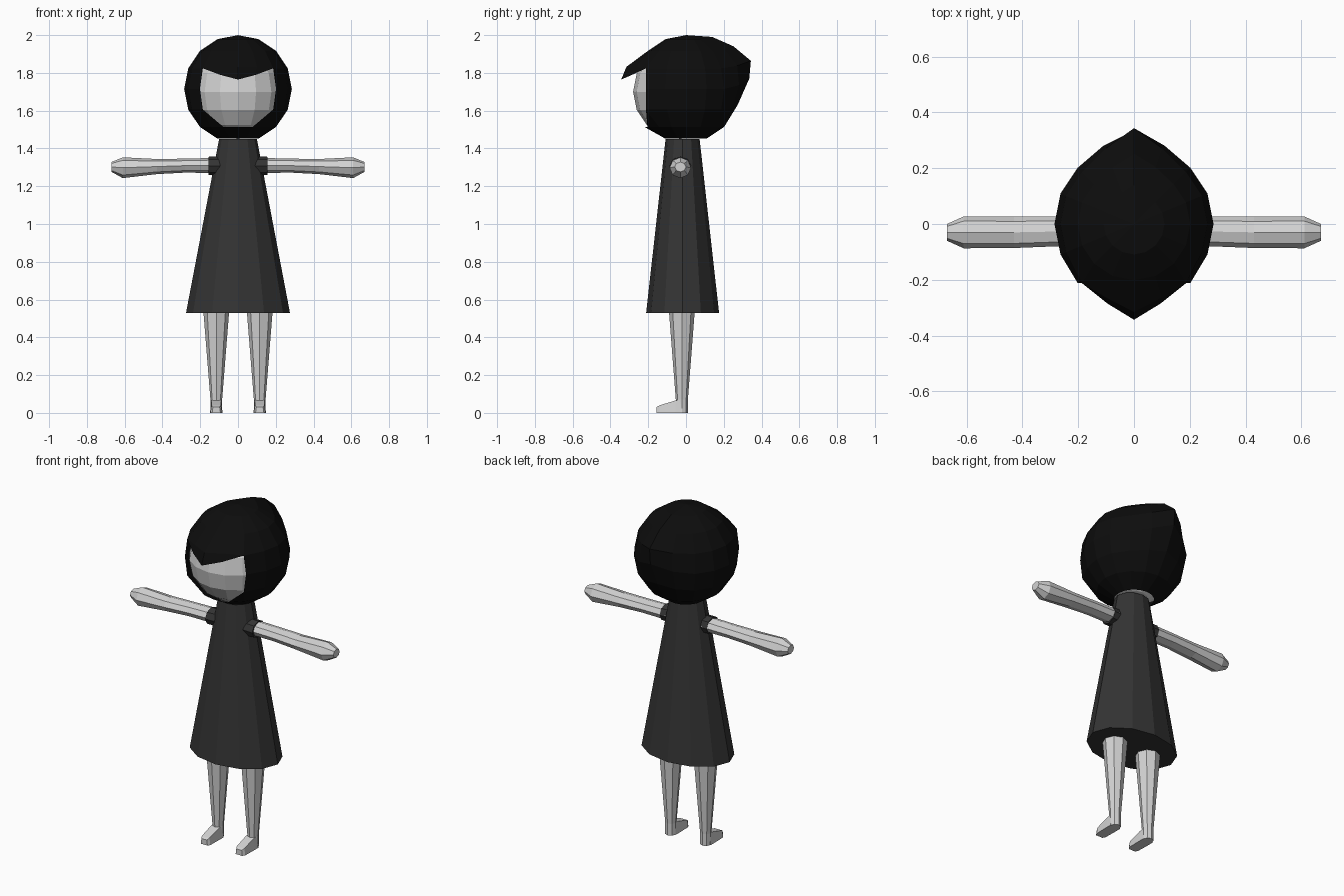
import bpy, bmesh, math

if "Cube" in bpy.data.objects:
    bpy.data.objects.remove(bpy.data.objects["Cube"])


def material(name, c):
    m = bpy.data.materials.new(name)
    m.diffuse_color = (c, c, c, 1)
    m.use_nodes = True
    m.node_tree.nodes["Principled BSDF"].inputs["Base Color"].default_value = m.diffuse_color
    return m


SKIN = material("pale skin", 0.65)
DRESS = material("charcoal cloth", 0.034)
HOOD = material("black cloth", 0.004)


def finish(name, bm, mat):
    bmesh.ops.recalc_face_normals(bm, faces=bm.faces)
    me = bpy.data.meshes.new(name)
    bm.to_mesh(me)
    bm.free()
    me.materials.append(mat)
    ob = bpy.data.objects.new(name, me)
    bpy.context.collection.objects.link(ob)
    return ob


def loft(name, rings, mat):
    """Skin a list of equal-length point rings and cap both ends."""
    bm = bmesh.new()
    vs = [[bm.verts.new(p) for p in r] for r in rings]
    n = len(rings[0])
    for a, b in zip(vs, vs[1:]):
        for i in range(n):
            bm.faces.new((a[i], a[(i + 1) % n], b[(i + 1) % n], b[i]))
    bm.faces.new(vs[0])
    bm.faces.new(vs[-1])
    return finish(name, bm, mat)


def ellipse(n, ru, rv):
    return [(ru * math.cos(math.tau * i / n), rv * math.sin(math.tau * i / n))
            for i in range(n)]


def ring_z(n, x, y, z, rx, ry):
    return [(x + u, y + v, z) for u, v in ellipse(n, rx, ry)]


def ring_x(n, x, y, z, ry, rz):
    return [(x, y + u, z + v) for u, v in ellipse(n, ry, rz)]


# Dress: wide twelve-sided cone
loft("dress", [ring_z(12, 0, -0.018, 0.53, 0.275, 0.193),
               ring_z(12, 0, -0.018, 1.45, 0.10, 0.09)], DRESS)

for side, s in (("left", 1), ("right", -1)):
    # Sleeve stub and arm with a thicker, tapered hand
    loft(side + "_sleeve", [ring_x(8, s * 0.07, -0.03, 1.308, 0.055, 0.05),
                            ring_x(8, s * 0.155, -0.03, 1.308, 0.058, 0.048)], DRESS)
    arm = [(0.12, -0.026, 1.31, 0.052, 0.040), (0.28, -0.027, 1.309, 0.053, 0.037),
           (0.43, -0.03, 1.304, 0.056, 0.040), (0.61, -0.03, 1.298, 0.057, 0.055),
           (0.67, -0.03, 1.302, 0.030, 0.026)]
    loft(side + "_arm", [ring_x(8, s * x, *r) for x, *r in arm], SKIN)

    # Tapered leg
    leg = [(0.0, 0.031, 0.032), (0.07, 0.031, 0.032), (0.56, 0.070, 0.070)]
    loft(side + "_leg", [ring_z(8, s * 0.115, -0.022, z, rx, ry) for z, rx, ry in leg], SKIN)

    # Wedge foot pointing forward
    foot = [(-0.02, 0.033, 0.07), (-0.055, 0.033, 0.066),
            (-0.14, 0.031, 0.04), (-0.155, 0.022, 0.032)]
    loft(side + "_foot", [[(s * 0.115 - w, y, 0), (s * 0.115 + w, y, 0),
                           (s * 0.115 + w * 0.8, y, h), (s * 0.115 - w * 0.8, y, h)]
                          for y, w, h in foot], SKIN)

# Head inside the hood
bm = bmesh.new()
bmesh.ops.create_uvsphere(bm, u_segments=16, v_segments=8, radius=0.25)
bmesh.ops.translate(bm, verts=bm.verts, vec=(0, -0.03, 1.70))
finish("head", bm, SKIN)

# Hood: sphere grid with a face opening, pulled to a point at the back
R, CZ, STEP = 0.285, 1.715, math.pi / 8
BACK = {3: (0.03, 0.012), 2: (0.05, 0.024), 1: (0.08, 0.04),
        0: (0.05, 0.055), -1: (0.01, 0.024)}


def hood_point(j, k):
    lat, lon = j * STEP, k * STEP
    x = R * math.cos(lat) * math.sin(lon)
    y = -R * math.cos(lat) * math.cos(lon)
    z = CZ + R * math.sin(lat)
    w = {8: 1, 7: 0.35, -7: 0.35}.get(k, 0)
    dy, dz = BACK.get(j, (0, 0))
    y, z = y + w * dy, z + w * dz
    if j == 1 and abs(k) < 2:                     # forehead of the brim
        y -= 0.052 if k == 0 else 0.02
        z += 0.008
    if abs(k) == 2 and -1 <= j <= 1:              # rim of the opening
        y = -0.212
    if j == -2 and abs(k) < 2:                    # chin rim
        y -= 0.018
    return x, y, z


bm = bmesh.new()
cols = range(-7, 9)
grid = {(j, k): bm.verts.new(hood_point(j, k)) for j in range(-3, 4) for k in cols}
top = bm.verts.new((0, 0, CZ + R))
for k in cols:
    n = k + 1 if k < 8 else -7
    bm.faces.new((grid[3, k], grid[3, n], top))
    for j in range(-3, 3):
        if -2 <= k < 2 and -2 <= j <= 0:
            if j == -2 and k in (-2, 1):          # cheek corners
                out, inn = (k, n) if k == -2 else (n, k)
                bm.faces.new((grid[-2, out], grid[-2, inn], grid[-1, out]))
            continue
        bm.faces.new((grid[j, k], grid[j, n], grid[j + 1, n], grid[j + 1, k]))

# Pointed brim hanging over the forehead
tips = {-2: grid[1, -2], 2: grid[1, 2],
        -1: bm.verts.new((-0.095, -0.285, 1.79)),
        0: bm.verts.new((0, -0.343, 1.765)),
        1: bm.verts.new((0.095, -0.285, 1.79))}
for k in range(-2, 2):
    ring = [grid[1, k], grid[1, k + 1], tips[k + 1], tips[k]]
    bm.faces.new(list(dict.fromkeys(ring)))
bmesh.ops.delete(bm, geom=[v for v in bm.verts if not v.link_faces], context='VERTS')
finish("hood", bm, HOOD)
